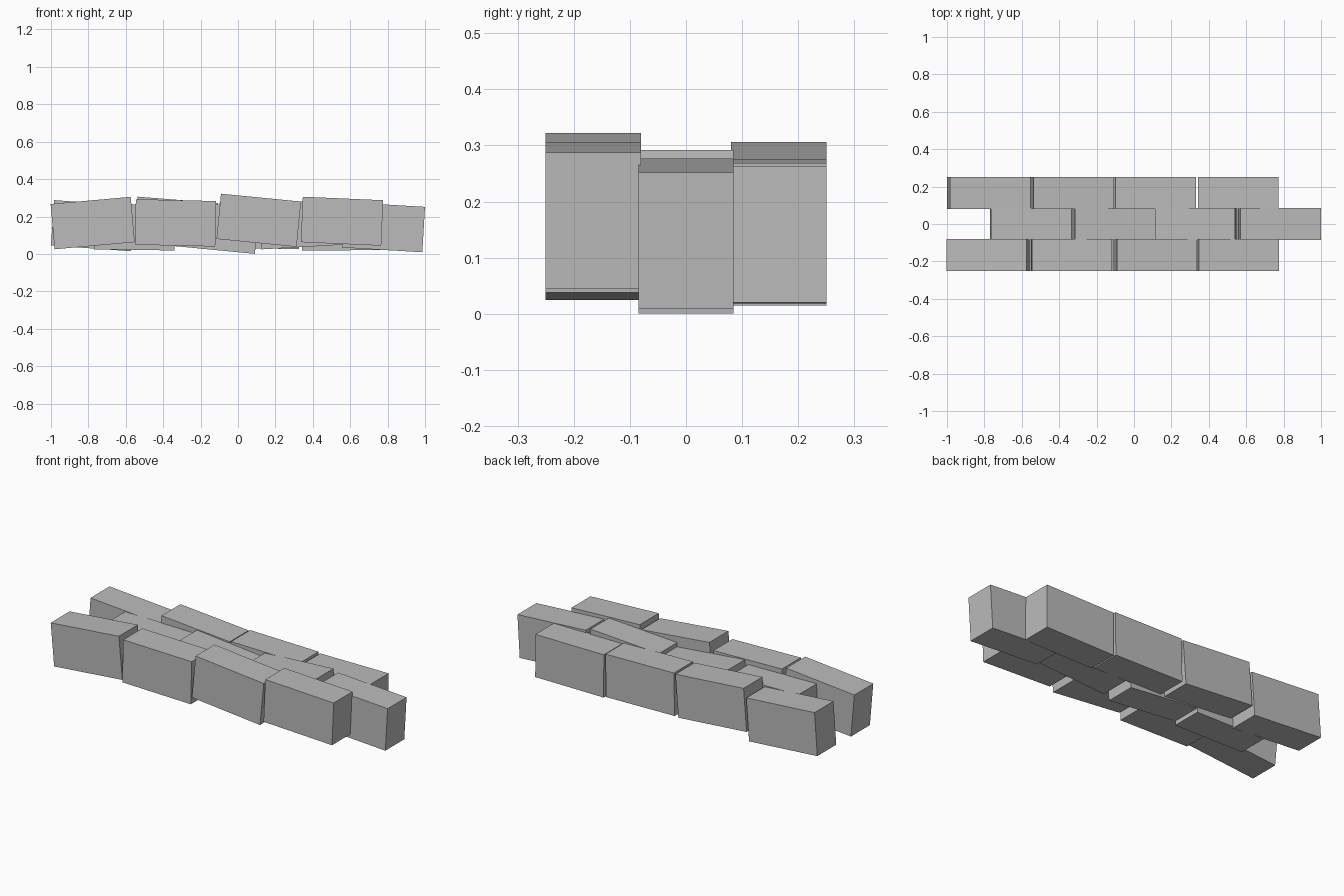
import bpy
import math

if "Cube" in bpy.data.objects:
    bpy.data.objects.remove(bpy.data.objects["Cube"])

# One plain grey for every brick
grey = bpy.data.materials.new("stone grey")
grey.diffuse_color = (0.5, 0.5, 0.5, 1)
grey.use_nodes = True
grey.node_tree.nodes["Principled BSDF"].inputs["Base Color"].default_value = grey.diffuse_color

LENGTH, WIDTH, HEIGHT = 0.43, 0.17, 0.243

# Each row: y centre, then bricks as (x, z, upward tilt in degrees towards +x)
ROWS = {
    "front": (-0.165, [(-0.777, 0.165, 5.1), (-0.334, 0.166, -1.3),
                       (0.111, 0.18, -5.6), (0.556, 0.175, -2.5)]),
    "middle": (0.0, [(-0.552, 0.143, -0.8), (-0.112, 0.142, -5.5),
                     (0.333, 0.158, 3.3), (0.778, 0.143, -3.4)]),
    "back": (0.165, [(-0.777, 0.151, -4.1), (-0.332, 0.168, -4.5),
                     (0.114, 0.151, -1.0), (0.557, 0.141, 0.2)]),
}


def brick(name, x, y, z, tilt):
    bpy.ops.mesh.primitive_cube_add(size=1, location=(x, y, z),
                                    rotation=(0, -math.radians(tilt), 0))
    ob = bpy.context.object
    ob.name = name
    ob.scale = (LENGTH, WIDTH, HEIGHT)
    ob.data.materials.append(grey)


# Three staggered rows of loosely laid bricks
for row, (y, bricks) in ROWS.items():
    for i, (x, z, tilt) in enumerate(bricks, 1):
        brick(f"{row}_brick_{i}", x, y, z, tilt)
